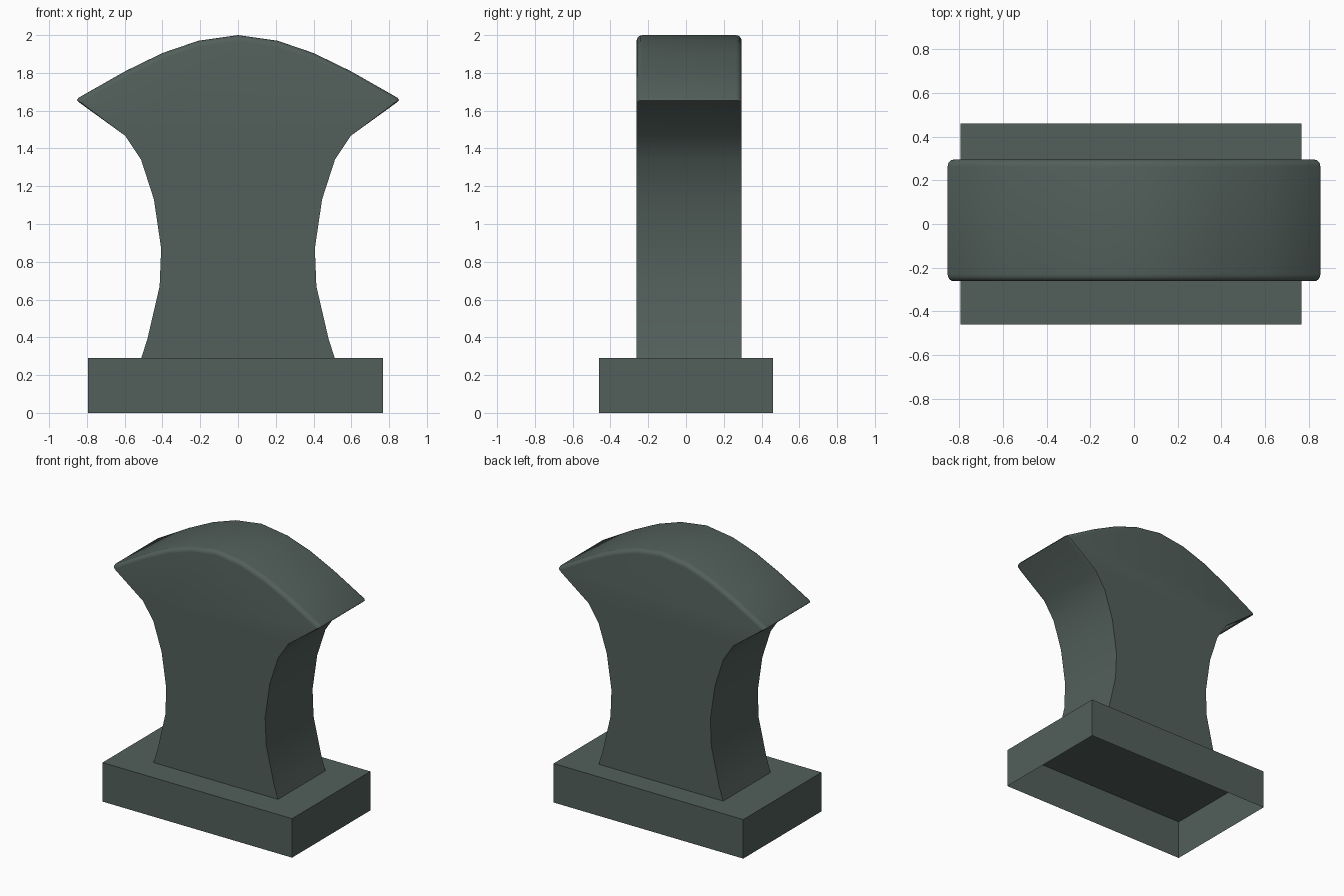
import bpy, bmesh, math
from mathutils import Vector

if "Cube" in bpy.data.objects:
    bpy.data.objects.remove(bpy.data.objects["Cube"])


def finish(name, bm, mat, recalc=True):
    if recalc:
        bmesh.ops.recalc_face_normals(bm, faces=bm.faces)
    me = bpy.data.meshes.new(name)
    bm.to_mesh(me)
    bm.free()
    ob = bpy.data.objects.new(name, me)
    bpy.context.collection.objects.link(ob)
    me.materials.append(mat)
    return ob


mat = bpy.data.materials.new("dark_green")
mat.diffuse_color = (0.085, 0.115, 0.105, 1)
mat.use_nodes = True
mat.node_tree.nodes["Principled BSDF"].inputs["Base Color"].default_value = mat.diffuse_color

# Base plinth: box with an open underside
bm = bmesh.new()
bmesh.ops.create_cube(bm, size=1)
for v in bm.verts:
    v.co = (v.co.x * 1.56 - 0.013, v.co.y * 0.92, (v.co.z + 0.5) * 0.29)
bm.normal_update()
bottom = [f for f in bm.faces if f.normal.z < -0.9]
bmesh.ops.delete(bm, geom=bottom, context='FACES_ONLY')
finish("base", bm, mat, recalc=False)

# Flared column with arched head: half outline (x, z), mirrored
waist = [(0.513, 0.288), (0.48, 0.39), (0.415, 0.67), (0.407, 0.87),
         (0.445, 1.13), (0.513, 1.34), (0.597, 1.467)]
head = [(0.84, 1.643), (0.853, 1.655), (0.845, 1.668),
        (0.595, 1.81), (0.40, 1.905), (0.21, 1.97)]
right = [(x, z, False) for x, z in waist] + [(x, z, True) for x, z in head]
outline = right + [(0, 2.0, True)] + [(-x, z, h) for x, z, h in reversed(right)]

# Layers across the thickness; the head rim is rounded at both faces
R, STEPS = 0.032, 4
Y0, Y1 = -0.262, 0.295
arc = [(R * (1 - math.sin(a)), R * (1 - math.cos(a)))
       for a in (i * math.pi / 2 / STEPS for i in range(STEPS + 1))]
layers = [(Y0 + dy, d) for dy, d in reversed(arc)] + [(Y1 - dy, d) for dy, d in arc]

bm = bmesh.new()
loops = []
for y, d in layers:
    loop = []
    for x, z, rounded in outline:
        p = Vector((x, 0, z))
        if rounded:
            p += (Vector((0, 0, 1.2)) - p).normalized() * d
        loop.append(bm.verts.new((p.x, y, p.z)))
    loops.append(loop)
n = len(outline)
for a, b in zip(loops, loops[1:]):
    for i in range(n):
        j = (i + 1) % n
        bm.faces.new((a[i], a[j], b[j], b[i]))
bm.faces.new(loops[0])
bm.faces.new(loops[-1])
column = finish("column", bm, mat)

bpy.context.view_layer.objects.active = column
column.select_set(True)
bpy.ops.object.shade_smooth_by_angle(angle=math.radians(35))
